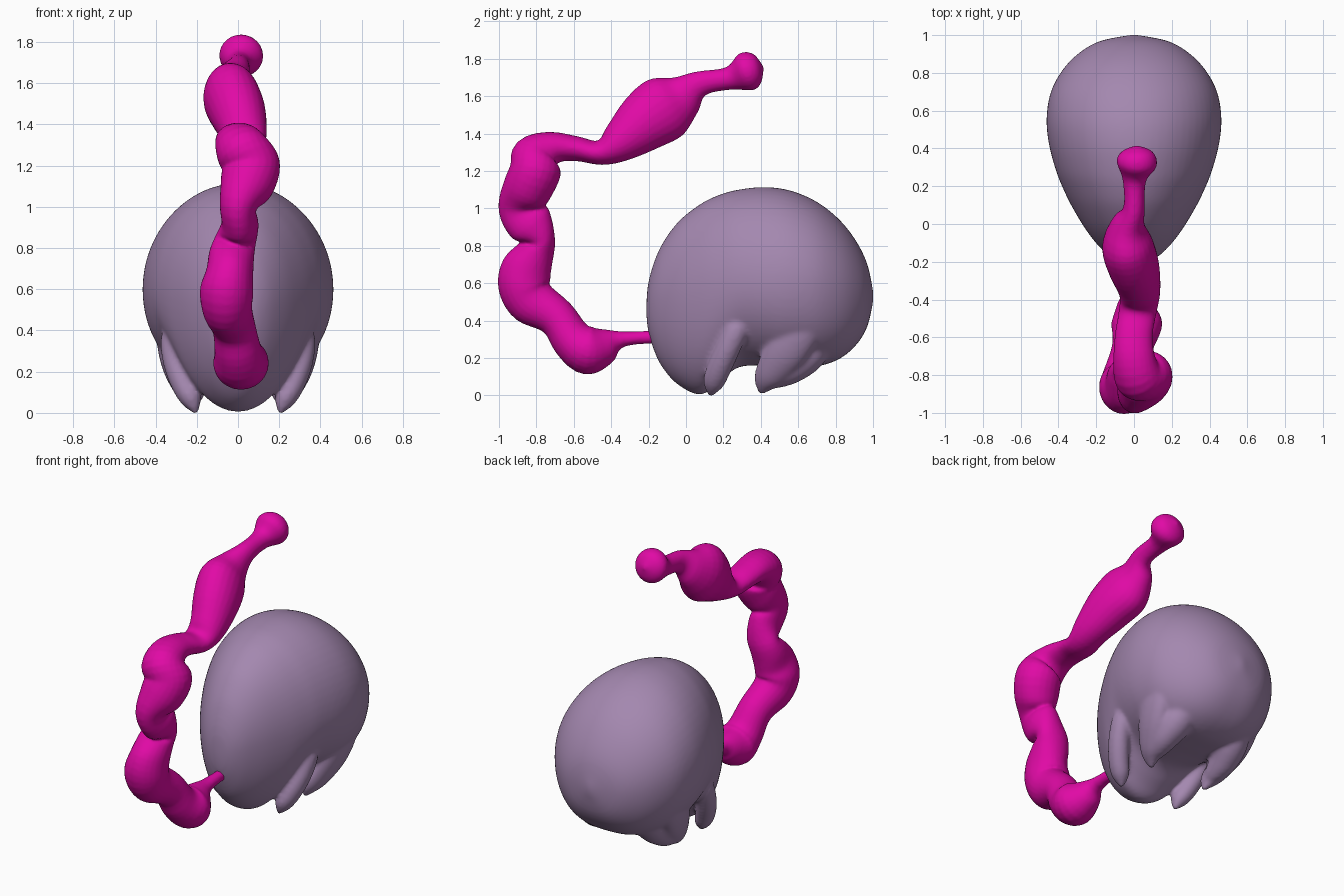
import bpy, bmesh, math
from mathutils import Vector


def material(name, color):
    m = bpy.data.materials.new(name)
    m.diffuse_color = color
    return m


def spline(rows, steps):
    # Catmull-Rom resampling of any table of station values
    out = []
    n = len(rows)
    for i in range(n - 1):
        p = [rows[max(0, min(n - 1, i + k))] for k in (-1, 0, 1, 2)]
        for s in range(steps):
            t = s / steps
            out.append([0.5 * (2 * b + (c - a) * t + (2 * a - 5 * b + 4 * c - d) * t * t
                               + (3 * b - a - 3 * c + d) * t ** 3) for a, b, c, d in zip(*p)])
    out.append(list(rows[-1]))
    return out


def loft(bm, rings):
    # skin a list of rings and close both ends
    loops = [[bm.verts.new(p) for p in ring] for ring in rings]
    n = len(loops[0])
    for a, b in zip(loops, loops[1:]):
        for i in range(n):
            j = (i + 1) % n
            bm.faces.new((a[i], a[j], b[j], b[i]))
    for loop in (loops[0], loops[-1]):
        c = bm.verts.new(sum((v.co for v in loop), Vector()) / n)
        for i in range(n):
            bm.faces.new((loop[i], loop[(i + 1) % n], c))


def sweep(bm, rows, steps=4, sides=20, span=2):
    # rows: x, y, z, radius across x, radius in the side plane
    st = spline(rows, steps)
    rings = []
    for i, (x, y, z, rx, rn) in enumerate(st):
        t = Vector(st[min(i + span, len(st) - 1)][:3]) - Vector(st[max(i - span, 0)][:3])
        t.normalize()
        b = (Vector((1, 0, 0)) - t * t.x).normalized()
        n = t.cross(b)
        rings.append([Vector((x, y, z)) + b * rx * math.cos(a) + n * rn * math.sin(a)
                      for a in (2 * math.pi * k / sides for k in range(sides))])
    loft(bm, rings)


def finish(bm, name, mat, voxel, smooth):
    bmesh.ops.recalc_face_normals(bm, faces=bm.faces)
    me = bpy.data.meshes.new(name)
    bm.to_mesh(me)
    bm.free()
    me.materials.append(mat)
    ob = bpy.data.objects.new(name, me)
    bpy.context.collection.objects.link(ob)
    rm = ob.modifiers.new("fuse", 'REMESH')
    rm.mode = 'VOXEL'
    rm.voxel_size = voxel
    rm.use_smooth_shade = True
    sm = ob.modifiers.new("soften", 'SMOOTH')
    sm.factor = 0.5
    sm.iterations = smooth
    return ob


# Body dome: y, half width, top z, widest z, bottom z
sections = [
    (-0.212, 0.01, 0.48, 0.46, 0.44),
    (-0.205, 0.06, 0.58, 0.48, 0.36),
    (-0.18, 0.115, 0.685, 0.50, 0.265),
    (-0.13, 0.175, 0.805, 0.52, 0.155),
    (-0.04, 0.248, 0.93, 0.54, 0.055),
    (0.08, 0.322, 1.025, 0.56, 0.004),
    (0.18, 0.372, 1.073, 0.58, 0.075),
    (0.28, 0.412, 1.10, 0.60, 0.15),
    (0.42, 0.45, 1.114, 0.60, 0.16),
    (0.56, 0.463, 1.095, 0.60, 0.155),
    (0.70, 0.44, 1.035, 0.59, 0.155),
    (0.82, 0.375, 0.94, 0.57, 0.195),
    (0.91, 0.285, 0.825, 0.55, 0.27),
    (0.97, 0.175, 0.70, 0.535, 0.37),
    (1.002, 0.01, 0.55, 0.53, 0.51),
]
bm = bmesh.new()
rings = []
for y, w, top, mid, bot in spline(sections, 4):
    ring = []
    full = 1 - 0.25 * max(0, min(1, (y - 0.3) / 0.2))   # fuller flanks low at the back
    for k in range(64):
        a = 2 * math.pi * k / 64
        s, c = math.sin(a), math.cos(a)
        if s < 0:
            c = math.copysign(abs(c) ** full, c)
        ring.append(Vector((w * c, y, mid + s * ((top - mid) if s > 0 else (mid - bot)))))
    rings.append(ring)
loft(bm, rings)

# Paired finger-like lobes under the body
front_leg = [(.31, .31, .44, .03, .03), (.325, .275, .36, .05, .06), (.305, .225, .25, .06, .065),
             (.265, .175, .14, .06, .065), (.225, .145, .06, .05, .055),
             (.203, .13, -.005, .008, .01)]
rear_leg = [(.34, .66, .45, .04, .06), (.335, .61, .36, .06, .11), (.305, .535, .24, .065, .115),
            (.255, .46, .13, .06, .09), (.22, .42, .065, .045, .06),
            (.2, .40, .005, .008, .01)]
rear_web = [(.215, .40, .065, .02, .02), (.22, .45, .085, .05, .055), (.225, .56, .15, .085, .09),
            (.2, .67, .25, .10, .10), (.16, .78, .42, .05, .05)]
for side in (1, -1):
    for rows in (front_leg, rear_leg, rear_web):
        sweep(bm, [(r[0] * side,) + r[1:] for r in rows])
finish(bm, "body", material("mauve", (0.37, 0.245, 0.43, 1)), 0.012, 10)

# Long lumpy trunk curling up from the front of the body
trunk = [
    (0, -.10, .315, .03, .035), (0, -.33, .302, .045, .04),
    (.0, -.42, .27, .09, .092), (.015, -.52, .24, .135, .13), (0, -.61, .30, .115, .112),
    (-.02, -.69, .415, .105, .105), (-.05, -.82, .50, .12, .13), (-.055, -.865, .59, .13, .14),
    (-.04, -.85, .68, .115, .135), (-.03, -.80, .77, .11, .10),
    (-.01, -.775, .84, .10, .075), (.01, -.83, .915, .09, .125),
    (.0, -.885, 1.0, .09, .118), (.04, -.85, 1.10, .13, .132), (.065, -.805, 1.2, .14, .137),
    (.02, -.80, 1.275, .13, .13), (.0, -.70, 1.325, .11, .085), (.0, -.58, 1.318, .10, .066),
    (.02, -.46, 1.298, .10, .066), (.03, -.36, 1.35, .11, .108), (.0, -.23, 1.455, .135, .158),
    (-.035, -.11, 1.54, .135, .175), (-.03, -.005, 1.605, .09, .115), (0, .08, 1.668, .057, .068),
    (.002, .23, 1.695, .062, .062), (.015, .32, 1.73, .107, .105),
    (.015, .38, 1.746, .083, .082), (.015, .414, 1.754, .008, .008),
]
bm = bmesh.new()
sweep(bm, trunk, steps=4, sides=24, span=3)
finish(bm, "trunk", material("magenta", (0.75, 0.003, 0.38, 1)), 0.009, 6)
